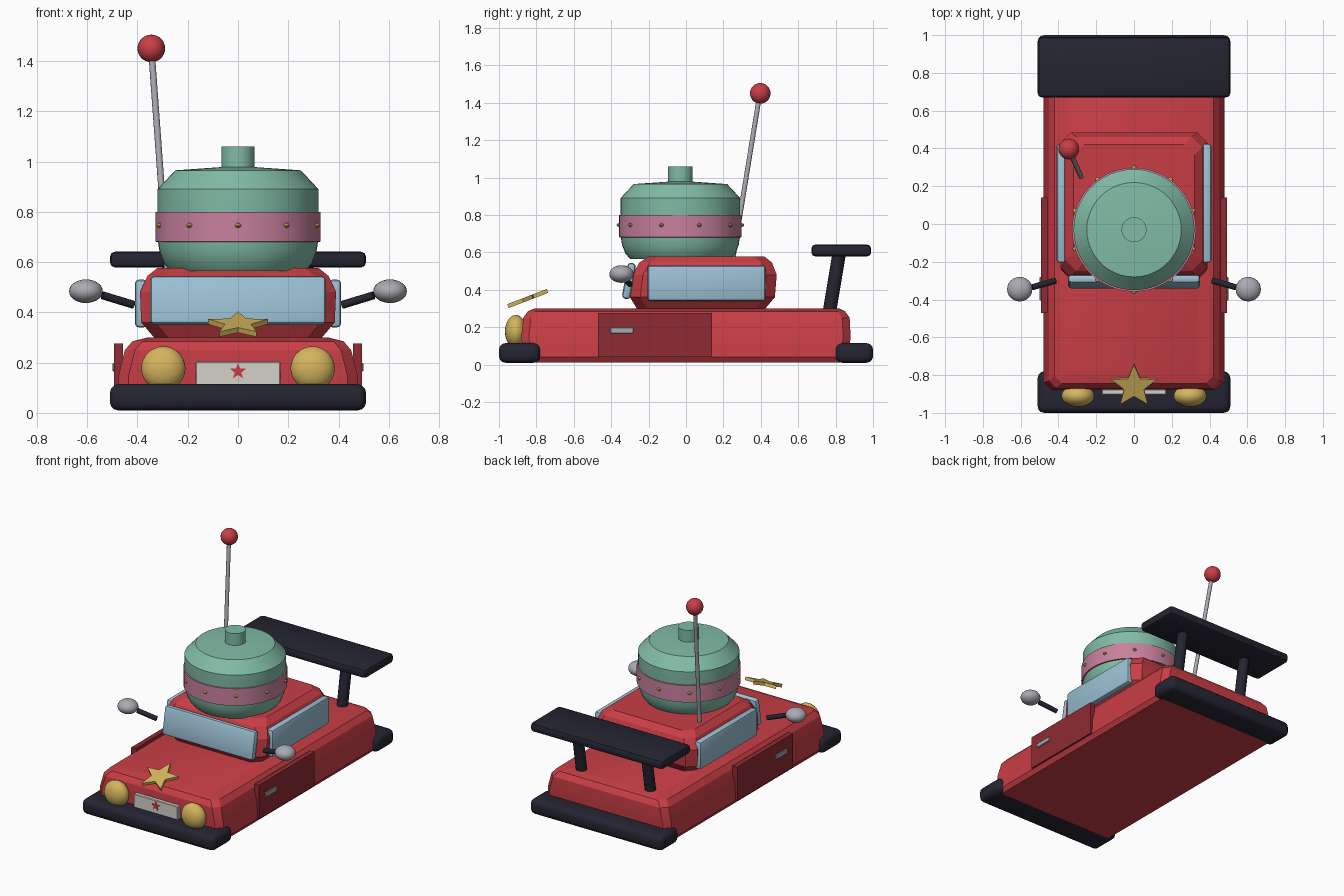
import bpy, bmesh, math
from mathutils import Vector, Matrix

if "Cube" in bpy.data.objects:
    bpy.data.objects.remove(bpy.data.objects["Cube"])


def material(name, rgb):
    m = bpy.data.materials.new(name)
    m.diffuse_color = (*rgb, 1)
    m.use_nodes = True
    m.node_tree.nodes["Principled BSDF"].inputs["Base Color"].default_value = m.diffuse_color
    return m


RED = material("red paint", (0.58, 0.048, 0.06))
DARK_RED = material("dark red paint", (0.27, 0.024, 0.032))
NAVY = material("dark navy", (0.018, 0.018, 0.032))
GREEN = material("sea green", (0.22, 0.50, 0.38))
PINK = material("pink", (0.58, 0.22, 0.34))
BLUE = material("window blue", (0.33, 0.53, 0.66))
GOLD = material("gold", (0.66, 0.46, 0.11))
GREY = material("metal grey", (0.40, 0.40, 0.45))
WHITE = material("off white", (0.66, 0.64, 0.58))


def finish(name, bm, mat, angle=30):
    bmesh.ops.recalc_face_normals(bm, faces=bm.faces)
    me = bpy.data.meshes.new(name)
    bm.to_mesh(me)
    bm.free()
    me.materials.append(mat)
    ob = bpy.data.objects.new(name, me)
    bpy.context.collection.objects.link(ob)
    bpy.ops.object.select_all(action='DESELECT')
    ob.select_set(True)
    bpy.context.view_layer.objects.active = ob
    bpy.ops.object.shade_smooth_by_angle(angle=math.radians(angle))
    return ob


def box(name, mat, center, size, bevel=0.0, segments=2, tilt=0.0):
    bm = bmesh.new()
    bmesh.ops.create_cube(bm, size=1, matrix=Matrix.Diagonal((*size, 1)))
    if bevel:
        bmesh.ops.bevel(bm, geom=bm.edges[:], offset=bevel, segments=segments,
                        profile=0.5, affect='EDGES')
    bm.transform(Matrix.Translation(center) @ Matrix.Rotation(tilt, 4, 'X'))
    return finish(name, bm, mat)


def ball(name, mat, center, radii, u=24, v=14):
    bm = bmesh.new()
    bmesh.ops.create_uvsphere(bm, u_segments=u, v_segments=v, radius=1)
    bm.transform(Matrix.Translation(center) @ Matrix.Diagonal((*radii, 1)))
    return finish(name, bm, mat)


def rod(name, mat, a, b, r, sides=12):
    a, b = Vector(a), Vector(b)
    bm = bmesh.new()
    bmesh.ops.create_cone(bm, cap_ends=True, segments=sides, radius1=r, radius2=r,
                          depth=(b - a).length)
    turn = (b - a).to_track_quat('Z', 'Y').to_matrix().to_4x4()
    bm.transform(Matrix.Translation((a + b) / 2) @ turn)
    return finish(name, bm, mat, 40)


def bridge(bm, loops):
    """Skin a stack of equal vertex rings and cap both ends."""
    rings = [[bm.verts.new(p) for p in loop] for loop in loops]
    n = len(rings[0])
    for lo, hi in zip(rings, rings[1:]):
        for i in range(n):
            j = (i + 1) % n
            bm.faces.new((lo[i], lo[j], hi[j], hi[i]))
    bm.faces.new(rings[0][::-1])
    bm.faces.new(rings[-1])


def shell(name, mat, levels, c):
    """Stacked chamfered rectangles: (z, half width, front y, back y)."""
    loops = []
    for z, w, f, b in levels:
        loops.append([(x, y, z) for x, y in (
            (-w + c, f), (w - c, f), (w, f + c), (w, b - c),
            (w - c, b), (-w + c, b), (-w, b - c), (-w, f + c))])
    bm = bmesh.new()
    bridge(bm, loops)
    return finish(name, bm, mat, 20)


def lathe(name, mat, profile, center, sides=48):
    bm = bmesh.new()
    bridge(bm, [[(center[0] + r * math.cos(2 * math.pi * i / sides),
                  center[1] + r * math.sin(2 * math.pi * i / sides), z)
                 for i in range(sides)] for r, z in profile])
    return finish(name, bm, mat, 22)


def star(name, mat, center, outer, inner, depth, tilt):
    pts = [((outer, inner)[i % 2], math.pi / 2 + i * math.pi / 5) for i in range(10)]
    bm = bmesh.new()
    bridge(bm, [[(r * math.cos(a), r * math.sin(a), z) for r, a in pts]
                for z in (-depth / 2, depth / 2)])
    bm.transform(Matrix.Translation(center) @ Matrix.Rotation(tilt, 4, 'X'))
    return finish(name, bm, mat)


# Car body and cabin
shell("body", RED, [(0.01, 0.46, -0.85, 0.85), (0.04, 0.48, -0.87, 0.87),
                    (0.15, 0.475, -0.88, 0.88), (0.25, 0.45, -0.87, 0.875),
                    (0.285, 0.42, -0.845, 0.85), (0.30, 0.36, -0.81, 0.82)], 0.04)
shell("cabin", RED, [(0.295, 0.33, -0.26, 0.42), (0.36, 0.385, -0.30, 0.475),
                     (0.48, 0.39, -0.285, 0.485), (0.545, 0.36, -0.25, 0.46),
                     (0.577, 0.32, -0.20, 0.42)], 0.055)

# Windows
box("windshield", BLUE, (0, -0.305, 0.447), (0.70, 0.045, 0.195), 0.018, 2,
    math.radians(-10))
for s in (-1, 1):
    box("side_window", BLUE, (s * 0.385, 0.11, 0.435), (0.05, 0.63, 0.19), 0.015)

# Bumpers and rear wing
box("front_bumper", NAVY, (0, -0.89, 0.062), (1.02, 0.22, 0.105), 0.035, 3)
box("rear_bumper", NAVY, (0, 0.90, 0.062), (1.02, 0.20, 0.105), 0.035, 3)
box("rear_wing", NAVY, (0, 0.83, 0.61), (1.02, 0.32, 0.064), 0.022, 2)

for s in (-1, 1):
    rod("wing_post", NAVY, (s * 0.265, 0.765, 0.27), (s * 0.265, 0.82, 0.60), 0.036)
    # Doors and handles
    box("door", DARK_RED, (s * 0.475, -0.165, 0.158), (0.035, 0.61, 0.235))
    box("door_handle", GREY, (s * 0.494, -0.343, 0.182), (0.012, 0.125, 0.034), 0.004, 1)
    # Side mirrors
    rod("mirror_arm", NAVY, (s * 0.415, -0.30, 0.43), (s * 0.54, -0.335, 0.468), 0.016)
    ball("mirror", GREY, (s * 0.605, -0.345, 0.484), (0.067, 0.065, 0.047))
    # Headlights
    ball("headlight", GOLD, (s * 0.297, -0.91, 0.177), (0.088, 0.058, 0.088))

# Front plate and ornaments
box("front_plate", WHITE, (0, -0.89, 0.155), (0.34, 0.03, 0.10), 0.004, 1)
star("plate_star", RED, (0, -0.906, 0.165), 0.034, 0.014, 0.006, math.pi / 2)
star("hood_star", GOLD, (0, -0.857, 0.349), 0.125, 0.055, 0.022, math.radians(21))

# Roof tank with neck, band and rivets
TANK = (0, -0.03)
lathe("tank", GREEN, [(0.27, 0.565), (0.295, 0.595), (0.312, 0.64), (0.32, 0.69),
                      (0.32, 0.89), (0.25, 0.965), (0.066, 0.978)], TANK)
lathe("tank_neck", GREEN, [(0.066, 0.95), (0.066, 1.06)], TANK, 32)
lathe("tank_band", PINK, [(0.318, 0.68), (0.328, 0.681), (0.328, 0.799), (0.318, 0.80)], TANK)
for i in range(10):
    a = 2 * math.pi * i / 10 - math.pi / 2
    ball("band_rivet", GOLD, (0.328 * math.cos(a), TANK[1] + 0.328 * math.sin(a), 0.746),
         (0.013, 0.013, 0.010), 10, 6)

# Antenna
rod("antenna_rod", GREY, (-0.28, 0.25, 0.56), (-0.345, 0.395, 1.45), 0.013)
ball("antenna_ball", RED, (-0.345, 0.397, 1.45), (0.055, 0.055, 0.055))
